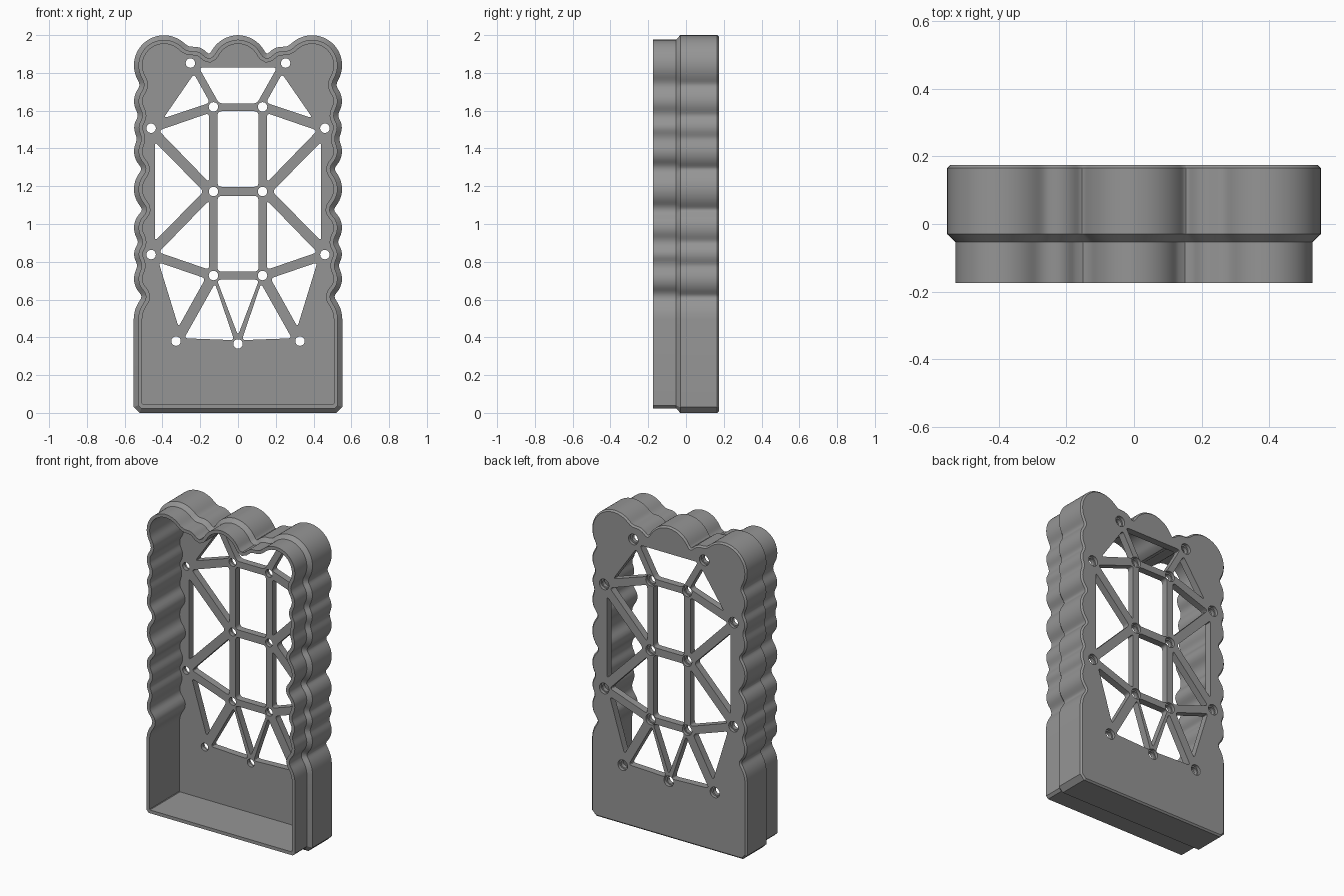
import bpy, bmesh, math
from mathutils import Vector

if "Cube" in bpy.data.objects:
    bpy.data.objects.remove(bpy.data.objects["Cube"])

grey = bpy.data.materials.new("plain grey")
grey.diffuse_color = (0.3, 0.3, 0.3, 1)
grey.use_nodes = True
grey.node_tree.nodes["Principled BSDF"].inputs["Base Color"].default_value = grey.diffuse_color


def make_object(name, bm):
    bmesh.ops.recalc_face_normals(bm, faces=bm.faces)
    mesh = bpy.data.meshes.new(name)
    bm.to_mesh(mesh)
    bm.free()
    mesh.materials.append(grey)
    obj = bpy.data.objects.new(name, mesh)
    bpy.context.collection.objects.link(obj)
    return obj


def skin(bm, rings):
    """Join (outline, y) rings of equal length into a closed solid."""
    loops = [[bm.verts.new((p[0], y, p[1])) for p in pts] for pts, y in rings]
    n = len(loops[0])
    for a, b in zip(loops, loops[1:]):
        for i in range(n):
            j = (i + 1) % n
            bm.faces.new((a[i], a[j], b[j], b[i]))
    bm.faces.new(loops[0])
    bm.faces.new(loops[-1])


def inset(pts, d):
    """Mitred inward offset of a clockwise outline."""
    out = []
    for i, p in enumerate(pts):
        a = (p - pts[i - 1]).normalized()
        b = (pts[(i + 1) % len(pts)] - p).normalized()
        na, nb = Vector((a.y, -a.x)), Vector((b.y, -b.x))
        out.append(p + (na + nb) * d / (1 + na.dot(nb)))
    return out


def meet(c, k):
    """Outer crossing point of two neighbouring lobes."""
    p, q = Vector(c[:2]), Vector(k[:2])
    d = (q - p).length
    u = (q - p) / d
    a = (d * d + c[2] ** 2 - k[2] ** 2) / (2 * d)
    h = math.sqrt(c[2] ** 2 - a * a)
    return p + u * a + Vector((-u.y, u.x)) * h


# Scalloped outline: lobes (x, z, radius) from the top centre down the side
lobes = [(0, 1.84, .16), (.23, 1.855, .085), (.392, 1.84, .16),
         (.442, 1.65, .11), (.472, 1.51, .08), (.442, 1.385, .11),
         (.412, 1.185, .14), (.442, .98, .11), (.472, .84, .08),
         (.442, .71, .11), (.392, .5, .16)]
joints = [Vector((0, 2))] + [meet(a, b) for a, b in zip(lobes, lobes[1:])]
joints.append(Vector((.552, .5)))
half = [joints[0]]
for (cx, cz, r), s, e in zip(lobes, joints, joints[1:]):
    a0 = math.atan2(s.y - cz, s.x - cx)
    a1 = math.atan2(e.y - cz, e.x - cx)
    if a1 > a0:
        a1 -= 2 * math.pi
    n = max(2, round((a0 - a1) * r / .012))
    for i in range(1, n + 1):
        t = a0 + (a1 - a0) * i / n
        half.append(Vector((cx + r * math.cos(t), cz + r * math.sin(t))))
# Soften the valleys between lobes
for _ in range(5):
    half = [half[0]] + [(half[i - 1] + half[i] * 2 + half[i + 1]) / 4
                        for i in range(1, len(half) - 1)] + [half[-1]]
# Straight lower side and chamfered bottom corner
half += [Vector((.552, .03)), Vector((.522, 0))]
outline = half + [Vector((-p.x, p.y)) for p in reversed(half[1:])]

# Open-fronted case: chamfered back, outer wall, stepped front lip, inner wall
profile = [(.01, .175), (0, .165), (0, -.03), (.024, -.053),
           (.024, -.175), (.045, -.175), (.045, .13)]
bm = bmesh.new()
skin(bm, [(inset(outline, d), y) for d, y in profile])
case = make_object("case", bm)


def rounded(corners, r=.022):
    """Round the corners of a polygon."""
    pts = [Vector(c) for c in corners]
    out = []
    for i, p in enumerate(pts):
        a = p + (pts[i - 1] - p).normalized() * r
        b = p + (pts[(i + 1) % len(pts)] - p).normalized() * r
        for k in range(6):
            t = k / 5
            out.append(a * (1 - t) ** 2 + p * 2 * t * (1 - t) + b * t * t)
    return out


# Lattice openings in the back plate
centre_openings = [
    [(-.207, 1.828), (.207, 1.828), (.1, 1.638), (-.1, 1.638)],
    [(-.108, 1.597), (.108, 1.597), (.108, 1.197), (-.108, 1.197)],
    [(-.108, 1.148), (.108, 1.148), (.108, .748), (-.108, .748)],
    [(-.112, .705), (.112, .705), (0, .41)],
]
side_openings = [
    [(.233, 1.795), (.148, 1.642), (.395, 1.56)],
    [(.44, 1.435), (.44, .91), (.182, 1.172)],
    [(.42, 1.495), (.153, 1.587), (.153, 1.22)],
    [(.42, .85), (.153, 1.125), (.153, .758)],
    [(.42, .797), (.172, .712), (.315, .455)],
    [(.285, .395), (.122, .685), (.02, .385)],
]
cut = bmesh.new()
for shape in centre_openings:
    skin(cut, [(rounded(shape), .1), (rounded(shape), .2)])
for shape in side_openings:
    for s in (-1, 1):
        pts = rounded([(s * x, z) for x, z in shape])
        skin(cut, [(pts, .1), (pts, .2)])


def circle(x, z, r, n=24):
    return [(x + r * math.cos(i * math.tau / n), z + r * math.sin(i * math.tau / n))
            for i in range(n)]


# Screw holes, wider at the back
holes = [(0, .365)]
for x, z in [(.252, 1.852), (.13, 1.62), (.46, 1.507), (.13, 1.172),
             (.46, .838), (.13, .727), (.328, .38)]:
    holes += [(x, z), (-x, z)]
for x, z in holes:
    skin(cut, [(circle(x, z, r), y) for r, y in
               [(.025, .1), (.025, .155), (.034, .155), (.034, .2)]])
cutter = make_object("opening_cutter", cut)
cutter.hide_render = True

mod = case.modifiers.new("openings", 'BOOLEAN')
mod.operation = 'DIFFERENCE'
mod.solver = 'EXACT'
mod.object = cutter
bpy.ops.object.select_all(action='DESELECT')
bpy.context.view_layer.objects.active = case
case.select_set(True)
bpy.ops.object.modifier_apply(modifier=mod.name)
bpy.data.objects.remove(cutter)
bpy.ops.object.shade_smooth_by_angle(angle=math.radians(30))
